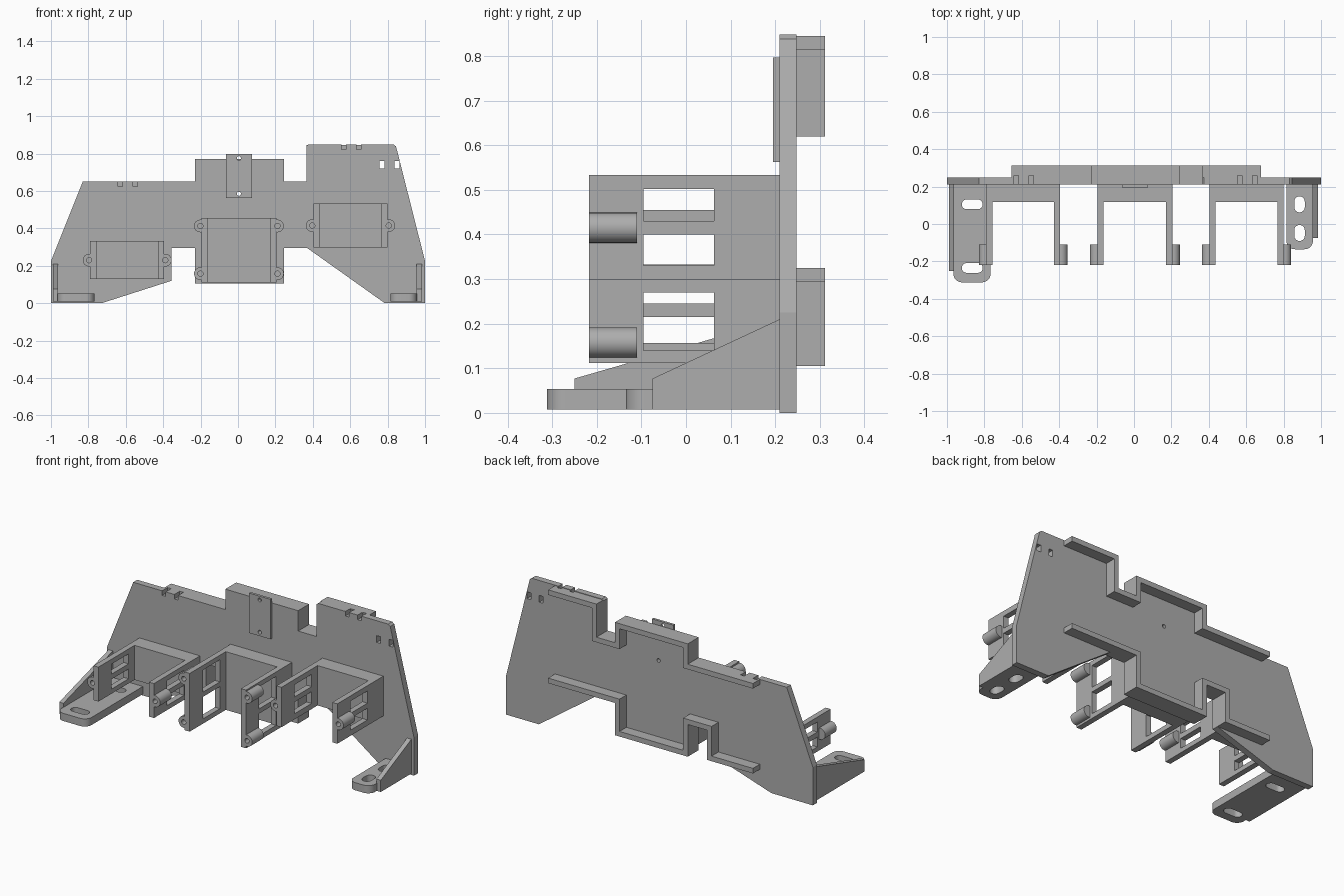
import bpy, bmesh, math
from mathutils import Vector

cube = bpy.data.objects.get("Cube")
if cube:
    bpy.data.objects.remove(cube, do_unlink=True)

GREY = (0.42, 0.42, 0.42, 1)
mat = bpy.data.materials.new("matte grey")
mat.use_nodes = True
mat.diffuse_color = GREY
mat.node_tree.nodes["Principled BSDF"].inputs["Base Color"].default_value = GREY

# Mapping from a 2D profile and a depth to 3D
AXES = {
    "x": lambda a, b, d: (d, a, b),
    "y": lambda a, b, d: (a, d, b),
    "z": lambda a, b, d: (a, b, d),
}


def prism(name, points, axis, lo, hi):
    """Extrude a closed 2D profile along an axis."""
    bm = bmesh.new()
    to3d = AXES[axis]
    base = bm.faces.new([bm.verts.new(to3d(a, b, lo)) for a, b in points])
    new = bmesh.ops.extrude_face_region(bm, geom=[base])["geom"]
    shift = Vector(to3d(0, 0, hi - lo))
    bmesh.ops.translate(bm, vec=shift, verts=[v for v in new if isinstance(v, bmesh.types.BMVert)])
    bmesh.ops.recalc_face_normals(bm, faces=bm.faces)
    mesh = bpy.data.meshes.new(name)
    bm.to_mesh(mesh)
    bm.free()
    mesh.materials.append(mat)
    obj = bpy.data.objects.new(name, mesh)
    bpy.context.collection.objects.link(obj)
    return obj


def rect(a0, a1, b0, b1):
    return [(a0, b0), (a1, b0), (a1, b1), (a0, b1)]


def capsule(a, b, r, half=0.0, upright=False, n=12):
    """Circle, or slot with round ends when half is above zero."""
    pts = []
    for side, start in ((1, -math.pi / 2), (-1, math.pi / 2)):
        for i in range(n + (1 if half else 0)):
            t = start + math.pi * i / n
            u, v = side * half + r * math.cos(t), r * math.sin(t)
            pts.append((a - v, b + u) if upright else (a + u, b + v))
    return pts


def cut(obj, profiles, axis, lo, hi):
    """Cut each profile through the object and drop the cutter."""
    for pts in profiles:
        cutter = prism("cutter", pts, axis, lo, hi)
        cutter.hide_render = True
        mod = obj.modifiers.new("cut", "BOOLEAN")
        mod.operation, mod.solver, mod.object = "DIFFERENCE", "EXACT", cutter
        bpy.ops.object.select_all(action="DESELECT")
        bpy.context.view_layer.objects.active = obj
        obj.select_set(True)
        bpy.ops.object.modifier_apply(modifier=mod.name)
        bpy.data.objects.remove(cutter, do_unlink=True)


def smooth(obj):
    bpy.ops.object.select_all(action="DESELECT")
    bpy.context.view_layer.objects.active = obj
    obj.select_set(True)
    bpy.ops.object.shade_smooth_by_angle(angle=math.radians(30))


def ribbon(path, t):
    """Thicken a square-cornered path to its right-hand side."""
    p = [Vector(q) for q in path]
    normals = []
    for a, b in zip(p, p[1:]):
        d = (b - a).normalized()
        normals.append(Vector((d.y, -d.x)))
    inner = [p[0] + normals[0] * t]
    inner += [q + (m + n) * t for q, m, n in zip(p[1:], normals, normals[1:])]
    inner.append(p[-1] + normals[-1] * t)
    return [tuple(q) for q in p + inner[::-1]]


# Upright panel
FRONT, BACK = 0.21, 0.248
top_edge = [(-0.23, 0.65), (-0.23, 0.77), (0.245, 0.77), (0.245, 0.65), (0.365, 0.65)]
low_edge = [(0.245, 0.295), (0.245, 0.105), (-0.23, 0.105), (-0.23, 0.295), (-0.355, 0.295), (-0.355, 0.12)]
outline = [(-1, 0), (-1, 0.225), (-0.83, 0.65)] + top_edge
outline += [(0.365, 0.84), (0.375, 0.848), (0.832, 0.848), (0.845, 0.838), (1, 0.225), (1, 0), (0.785, 0), (0.37, 0.295)]
outline += low_edge + [(-0.73, 0)]
panel = prism("upright_panel", outline, "y", FRONT, BACK)
cut(panel, [rect(x - 0.013, x + 0.013, 0.72, 0.76) for x in (0.77, 0.85)]
    + [capsule(0.005, 0.585, 0.011)], "y", 0.15, 0.3)

# Rails behind the panel, following its edges
upper_path = [(-0.655, 0.65)] + top_edge + [(0.365, 0.845), (0.68, 0.845)]
lower_path = [(0.68, 0.295)] + low_edge + [(-0.655, 0.12)]
upper_rail = prism("upper_rail", ribbon(upper_path, 0.03), "y", BACK, 0.312)
lower_rail = prism("lower_rail", ribbon(lower_path, 0.03), "y", BACK, 0.312)

# Cable notches along the top
for xs, z in (((-0.63, -0.55), 0.65), ((0.565, 0.645), 0.848)):
    notches = [rect(x - 0.012, x + 0.012, z - 0.027, z + 0.02) for x in xs]
    cut(panel, notches, "y", 0.15, 0.26)
    cut(upper_rail, notches, "y", 0.15, 0.26)

# Small mounting tab
tab = prism("mounting_tab", rect(-0.065, 0.075, 0.562, 0.797), "y", 0.195, FRONT)
cut(tab, [capsule(0.005, z, 0.011) for z in (0.585, 0.775)], "y", 0.15, 0.3)


def bracket(name, x0, x1, z0, z1, windows, boss_heights):
    """U-shaped holder with windowed arms and screw bosses."""
    arm, tip, inner = 0.033, -0.218, 0.118
    u = [(x0, FRONT), (x0, tip), (x0 + arm, tip), (x0 + arm, inner),
         (x1 - arm, inner), (x1 - arm, tip), (x1, tip), (x1, FRONT)]
    body = prism(name + "_bracket", u, "z", z0, z1)
    cut(body, [rect(-0.095, 0.063, a, b) for a, b in windows], "x", x0 - 0.1, x1 + 0.1)
    for side, x in (("right", x0), ("left", x1)):
        out = -1 if side == "right" else 1
        for i, z in enumerate(boss_heights):
            centre = x + out * 0.006
            boss = prism(f"{name}_{side}_boss_{i + 1}", capsule(centre, z, 0.034), "y", tip, -0.11)
            # Keep only the part outside the arm
            lo, hi = sorted((x - out * 0.005, x - out * 0.1))
            cut(boss, [rect(lo, hi, z - 0.1, z + 0.1)], "y", -0.3, 0)
            hole = [capsule(centre, z, 0.014)]
            cut(boss, hole, "y", -0.3, -0.125)
            cut(body, hole, "y", -0.3, -0.125)
            smooth(boss)


bracket("right", -0.79, -0.395, 0.13, 0.333, [(0.157, 0.215), (0.245, 0.304)], [0.23])
bracket("centre", -0.195, 0.205, 0.112, 0.455, [(0.14, 0.27), (0.298, 0.428)], [0.158, 0.413])
bracket("left", 0.403, 0.80, 0.298, 0.533, [(0.331, 0.40), (0.43, 0.502)], [0.415])


def foot(name, x0, x1, tip, slots, gx0, gx1, gusset_tip, r=0.045):
    """Slotted foot with rounded front corners and a sloped side gusset."""
    pts = [(x1, FRONT), (x0, FRONT)]
    for cx, start in ((x0 + r, math.pi), (x1 - r, 1.5 * math.pi)):
        for i in range(9):
            t = start + math.pi / 2 * i / 8
            pts.append((cx + r * math.cos(t), tip + r + r * math.sin(t)))
    body = prism(name + "_foot", pts, "z", 0.008, 0.053)
    cut(body, slots, "z", -0.1, 0.2)
    smooth(body)
    side = [(FRONT, 0.008), (FRONT, 0.21), (gusset_tip, 0.077), (gusset_tip, 0.008)]
    prism(name + "_gusset", side, "x", gx0, gx1)


foot("right", -0.965, -0.767, -0.312,
     [capsule(-0.865, y, 0.026, 0.03) for y in (0.105, -0.235)], -0.99, -0.963, -0.25)
foot("left", 0.815, 0.957, -0.135,
     [capsule(0.885, y, 0.028, 0.015, True) for y in (0.105, -0.048)], 0.955, 0.983, -0.075)
